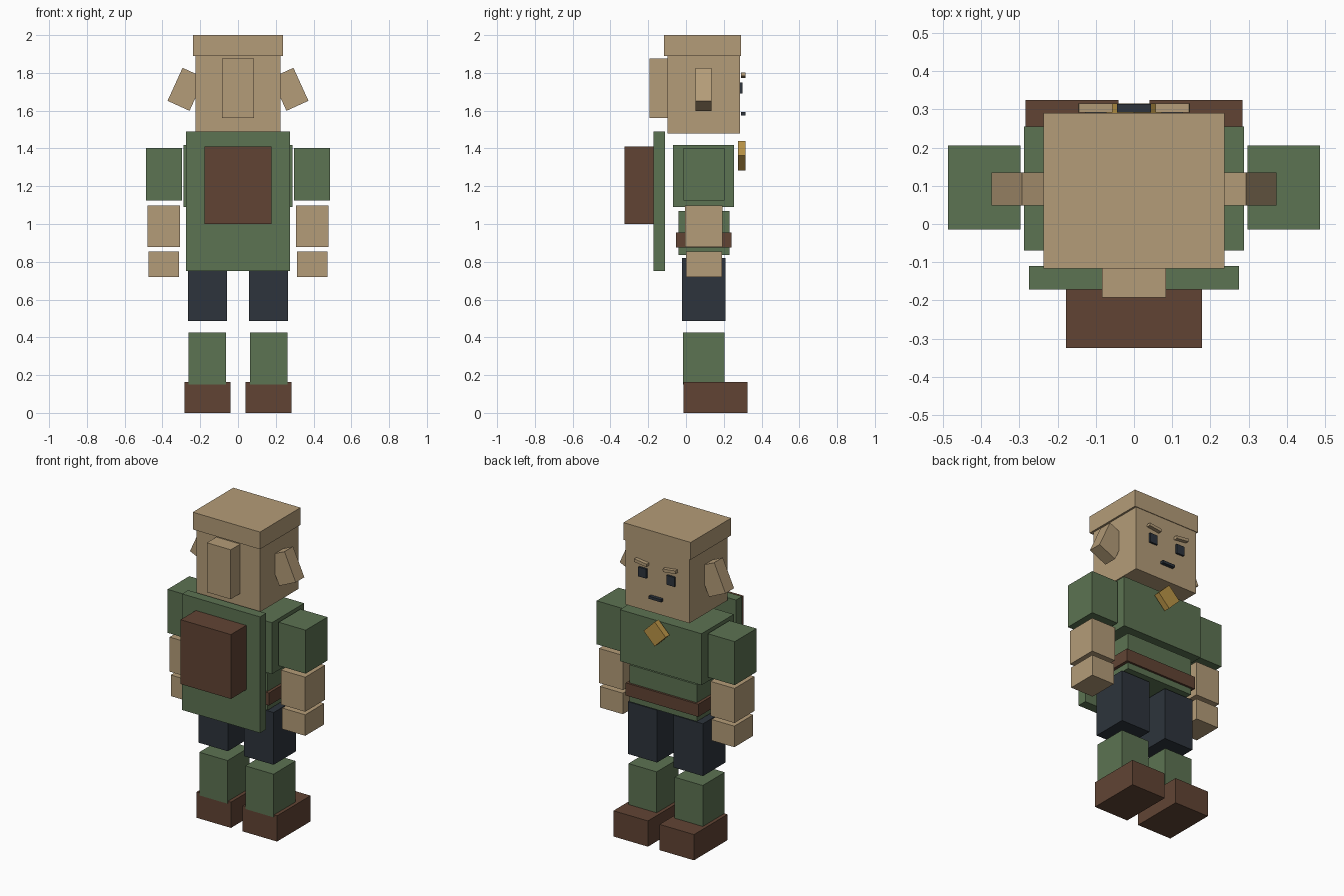
import bpy
import math


def material(name, r, g, b):
    """Flat colour from 0-255 display values, stored as linear."""
    def lin(c):
        c /= 255
        return c / 12.92 if c <= 0.04045 else ((c + 0.055) / 1.055) ** 2.4
    m = bpy.data.materials.new(name)
    m.diffuse_color = (lin(r), lin(g), lin(b), 1)
    return m


tan = material("tan", 180, 156, 120)
green = material("green", 92, 115, 82)
brown = material("brown", 97, 68, 52)
navy = material("dark_navy", 45, 52, 60)
gold = material("gold", 186, 148, 70)


def box(name, mat, xs, ys, zs, tilt=0):
    """Box from its x, y and z ranges, tilted in degrees about the y axis."""
    ranges = (xs, ys, zs)
    bpy.ops.mesh.primitive_cube_add(size=1, location=[(a + b) / 2 for a, b in ranges])
    ob = bpy.context.object
    ob.name = name
    ob.scale = [b - a for a, b in ranges]
    ob.rotation_euler.y = math.radians(tilt)
    ob.data.materials.append(mat)
    return ob


def pair(name, mat, xs, ys, zs, tilt=0):
    """Mirrored left and right boxes."""
    box("right_" + name, mat, xs, ys, zs, tilt)
    box("left_" + name, mat, (-xs[1], -xs[0]), ys, zs, -tilt)


# Head and cap
box("head", tan, (-0.225, 0.225), (-0.098, 0.287), (1.48, 1.89))
box("cap", tan, (-0.237, 0.237), (-0.117, 0.291), (1.89, 2.0))
box("back_hair", tan, (-0.084, 0.084), (-0.193, -0.098), (1.56, 1.875))
pair("ear", tan, (0.211, 0.339), (0.049, 0.135), (1.617, 1.809), -24.5)

# Face
pair("eye", navy, (0.072, 0.128), (0.285, 0.299), (1.69, 1.75))
pair("eyebrow", tan, (0.057, 0.146), (0.292, 0.316), (1.779, 1.798), -7)
box("mouth", navy, (-0.044, 0.044), (0.292, 0.314), (1.575, 1.592))

# Torso, belt and brooch
box("chest", green, (-0.288, 0.288), (-0.07, 0.255), (1.09, 1.418))
box("waist", green, (-0.237, 0.237), (-0.041, 0.229), (0.835, 1.07))
box("belt", brown, (-0.256, 0.256), (-0.054, 0.242), (0.875, 0.955))
box("brooch", gold, (-0.055, 0.055), (0.276, 0.316), (1.307, 1.417), 45)

# Cape and backpack
box("cape", green, (-0.275, 0.275), (-0.171, -0.11), (0.75, 1.49))
box("backpack", brown, (-0.178, 0.178), (-0.325, -0.171), (1.0, 1.41))

# Arms
pair("upper_arm", green, (0.297, 0.487), (-0.014, 0.205), (1.125, 1.402))
pair("forearm", tan, (0.307, 0.478), (-0.006, 0.194), (0.877, 1.097))
pair("hand", tan, (0.312, 0.474), (0.0, 0.19), (0.72, 0.854))

# Legs
pair("thigh", navy, (0.058, 0.265), (-0.02, 0.208), (0.487, 0.82))
pair("shin", green, (0.063, 0.262), (-0.016, 0.205), (0.15, 0.425))
pair("boot", brown, (0.041, 0.284), (-0.012, 0.325), (0.0, 0.164))
